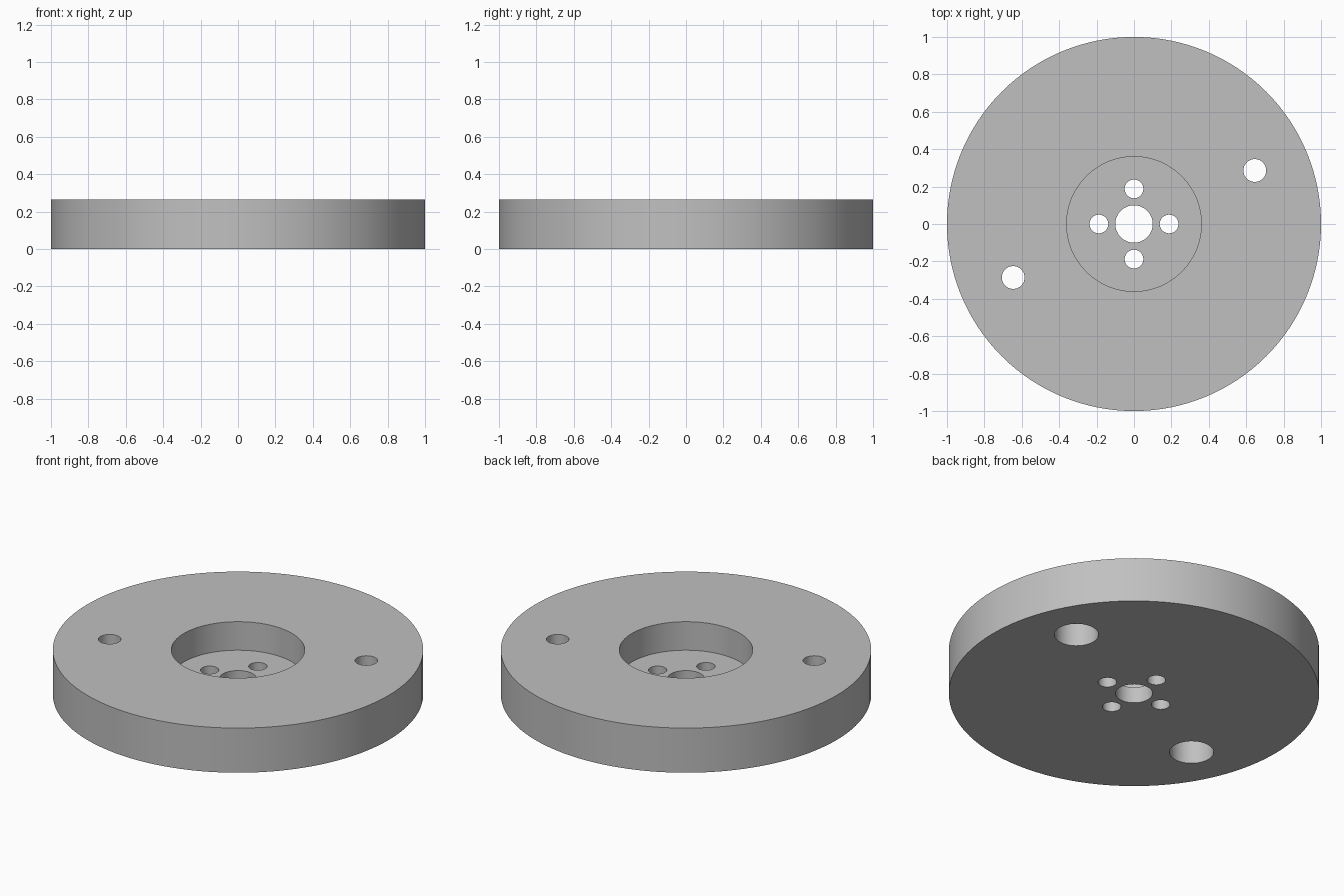
import bpy
import math

cube = bpy.data.objects.get("Cube")
if cube:
    bpy.data.objects.remove(cube, do_unlink=True)

HEIGHT = 0.266
FLOOR = 0.096       # height of the recess floor
BORE_TOP = 0.17     # top of the counterbores in the underside
OVER = 0.05         # how far cutters reach past the disc

grey = bpy.data.materials.new("plain grey")
grey.use_nodes = True
colour = (0.53, 0.53, 0.53, 1.0)
grey.diffuse_color = colour
grey.node_tree.nodes["Principled BSDF"].inputs["Base Color"].default_value = colour


def cylinder(name, x, y, radius, z0, z1, sides):
    bpy.ops.mesh.primitive_cylinder_add(
        vertices=sides, radius=radius, depth=z1 - z0,
        location=(x, y, (z0 + z1) / 2))
    obj = bpy.context.object
    obj.name = name
    obj.data.materials.append(grey)
    return obj


def cut(body, name, x, y, radius, z0, z1, sides=48):
    cutter = cylinder(name, x, y, radius, z0, z1, sides)
    mod = body.modifiers.new(name, 'BOOLEAN')
    mod.operation = 'DIFFERENCE'
    mod.solver = 'EXACT'
    mod.object = cutter
    bpy.context.view_layer.objects.active = body
    bpy.ops.object.modifier_apply(modifier=mod.name)
    bpy.data.objects.remove(cutter, do_unlink=True)


# Main disc
disc = cylinder("disc", 0, 0, 1.0, 0, HEIGHT, 128)

# Round recess in the top, with the shaft hole through its floor
cut(disc, "recess", 0, 0, 0.36, FLOOR, HEIGHT + OVER, 96)
cut(disc, "shaft_hole", 0, 0, 0.1, -OVER, HEIGHT + OVER)

# Four bolt holes around the shaft hole
for i in range(4):
    a = i * math.pi / 2
    cut(disc, "bolt_hole", 0.1875 * math.cos(a), 0.1875 * math.sin(a),
        0.05, -OVER, HEIGHT + OVER, 32)

# Two opposite mounting holes, counterbored from below
for s in (1, -1):
    x, y = s * 0.646, s * 0.286
    cut(disc, "mounting_hole", x, y, 0.061, -OVER, HEIGHT + OVER)
    cut(disc, "counterbore", x, y, 0.119, -OVER, BORE_TOP)

# Smooth walls, sharp rims
bpy.ops.object.select_all(action='DESELECT')
disc.select_set(True)
bpy.context.view_layer.objects.active = disc
bpy.ops.object.shade_smooth_by_angle(angle=math.radians(30))
